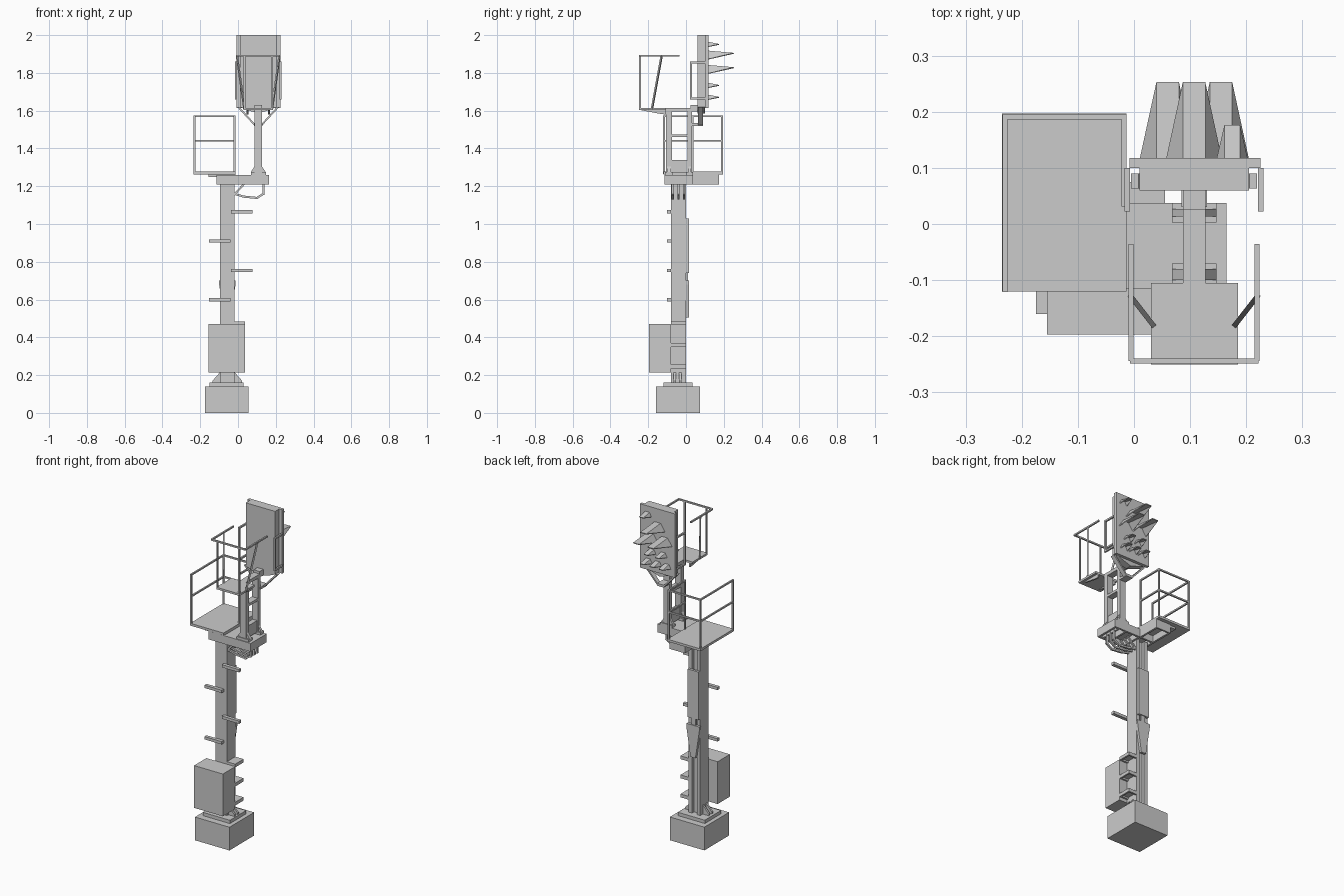
import bpy
import bmesh
from mathutils import Vector

default_cube = bpy.data.objects.get("Cube")
if default_cube:
    bpy.data.objects.remove(default_cube, do_unlink=True)


def add_object(name, bm):
    bmesh.ops.recalc_face_normals(bm, faces=bm.faces)
    mesh = bpy.data.meshes.new(name)
    bm.to_mesh(mesh)
    bm.free()
    obj = bpy.data.objects.new(name, mesh)
    bpy.context.collection.objects.link(obj)
    return obj


def box(name, x, y, z):
    """Axis-aligned block from three (low, high) ranges."""
    bm = bmesh.new()
    bmesh.ops.create_cube(bm, size=1)
    for v in bm.verts:
        v.co = [r[0] if c < 0 else r[1] for c, r in zip(v.co, (x, y, z))]
    return add_object(name, bm)


def prism(name, outline, axis, low, high):
    """Extrude a flat outline along the x, y or z axis."""
    bm = bmesh.new()

    def place(point, depth):
        co = list(point)
        co.insert("xyz".index(axis), depth)
        return bm.verts.new(co)

    face = bm.faces.new([place(p, low) for p in outline])
    shift = Vector([high - low if a == axis else 0 for a in "xyz"])
    result = bmesh.ops.extrude_face_region(bm, geom=[face], use_keep_orig=True)
    verts = [g for g in result["geom"] if isinstance(g, bmesh.types.BMVert)]
    bmesh.ops.translate(bm, verts=verts, vec=shift)
    return add_object(name, bm)


def square_bar(name, start, end, width):
    """Square bar between two points, lapping slightly over its joints."""
    start, end = Vector(start), Vector(end)
    along = end - start
    bm = bmesh.new()
    bmesh.ops.create_cube(bm, size=1)
    bmesh.ops.scale(bm, verts=bm.verts, vec=(width, width, along.length + width))
    turn = along.to_track_quat("Z", "Y").to_matrix()
    if abs(along.normalized().z) > .999:
        turn.identity()
    bmesh.ops.rotate(bm, verts=bm.verts, matrix=turn)
    bmesh.ops.translate(bm, verts=bm.verts, vec=(start + end) / 2)
    return add_object(name, bm)


def rail(name, points, width=.009):
    for a, b in zip(points, points[1:]):
        square_bar(name, a, b, width)


def hood(name, x, z, base, tip, reach, drop):
    """Open-bottomed lamp shade with a straight top and flared cheeks."""
    back, front = .115, reach
    rim = [(x - base, back, z - drop), (x - tip, back, z),
           (x + tip, back, z), (x + base, back, z - drop)]
    nose = [(x - tip, front, z - .012), (x + tip, front, z - .012)]
    bm = bmesh.new()
    a, b, c, d = [bm.verts.new(p) for p in rim]
    e, f = [bm.verts.new(p) for p in nose]
    for loop in ((a, b, e), (b, c, f, e), (c, d, f)):
        bm.faces.new(loop)
    obj = add_object(name, bm)
    shell = obj.modifiers.new("thickness", "SOLIDIFY")
    shell.thickness = .005
    shell.offset = -1


# Foundation and base plate
box("foundation", (-.175, .055), (-.16, .075), (0, .14))
box("base_plate", (-.15, .03), (-.12, .035), (.14, .16))

# Main mast: a channel open at the back
MAST_LEFT, MAST_RIGHT = -.095, -.018
box("mast_web", (MAST_LEFT, MAST_RIGHT), (-.08, -.02), (.16, 1.22))
for x in (MAST_LEFT, MAST_RIGHT - .022):
    box("mast_flange", (x, x + .022), (-.02, 0), (.16, 1.22))

# Foot gussets, two per side
for y in (-.06, -.03):
    for edge, out in ((MAST_LEFT, -.04), (MAST_RIGHT, .04)):
        prism("foot_gusset", [(edge, .16), (edge + out, .16), (edge + out, .17),
                              (edge, .215)], "y", y - .006, y + .006)

# Equipment cabinet and cable brackets
box("cabinet", (-.155, .037), (-.197, -.08), (.215, .47))
for z in (.235, .35, .465):
    box("bracket_shelf", (MAST_RIGHT, .037), (-.08, 0), (z + .01, z + .02))
    box("bracket_lip", (.027, .037), (-.08, 0), (z, z + .02))
    for y in (-.08, -.01):
        box("bracket_cheek", (MAST_RIGHT, .037), (y, y + .01), (z, z + .02))

# Alternating climbing steps
for i in range(4):
    x = -.098 + (.06 if i % 2 else -.056)
    z = .6 + .155 * i
    box("climbing_step", (x, x + .115), (-.1, -.08), (z - .009, z + .008))

# Back cover and tapered plate on the mast
box("back_cover", (-.093, -.022), (0, .015), (.74, 1.03))
prism("tapered_plate", [(-.1, .7), (-.013, .7), (-.013, .68), (-.04, .505),
                        (-.073, .505), (-.1, .68)], "y", 0, .015)
box("plate_hanger", (-.07, -.043), (0, .01), (.7, .74))

# Head frame: top plate with a deep rim, open below
box("head_plate", (-.115, .165), (-.115, .037), (1.245, 1.26))
for y in (-.115, .025):
    box("head_side", (-.115, .165), (y, y + .012), (1.21, 1.255))
for x in (-.115, MAST_RIGHT, .075, .125, .153):
    box("head_rib", (x, x + .012), (-.115, .037), (1.21, 1.255))

# Service platform with its support frame
box("platform_deck", (-.235, -.013), (-.12, .197), (1.263, 1.277))
for x in (-.115, -.025):
    box("platform_arm", (x, x + .012), (.037, .175), (1.21, 1.265))
box("platform_arm_end", (-.115, -.013), (.165, .175), (1.21, 1.265))
box("platform_bearer", (-.155, -.013), (-.1, .17), (1.25, 1.265))

# Platform railing round the outer side and the back
corners = [(-.23, -.117), (-.23, .191), (-.018, .191)]
for height in (1.57, 1.44):
    rail("platform_rail", [(x, y, height) for x, y in corners])
for x, y in corners:
    rail("platform_post", [(x, y, 1.27), (x, y, 1.57)])
rail("platform_post", [(-.018, .036, 1.27), (-.018, .036, 1.57)])
for height in (1.57, 1.44):
    rail("platform_end_rail", [(-.018, .191, height), (-.018, .036, height)])

# Upper frame: two uprights, rungs and a top beam
for low, high in ((-.105, -.075), (.008, .032)):
    box("upright", (.087, .127), (low, high), (1.26, 1.61))
    box("upright_foot", (.068, .147), (low - .005, high + .005), (1.26, 1.275))
    prism("upright_foot_gusset", [(.068, 1.275), (.147, 1.275), (.127, 1.305),
                                  (.087, 1.305)], "y", low + .005, high - .005)
box("lower_panel", (.092, .122), (-.08, .01), (1.27, 1.34))
box("frame_rung", (.087, .127), (-.08, .01), (1.46, 1.475))
box("top_beam", (.087, .127), (-.105, .06), (1.595, 1.615))
box("board_mount", (.087, .127), (.025, .065), (1.605, 1.63))

# Cable loops under the head
for y in (-.07, -.04, -.01):
    rail("cable_loop", [(-.02, y, 1.16), (.03, y, 1.145), (.1, y, 1.138),
                        (.135, y, 1.16), (.135, y, 1.215)], .011)
    rail("head_brace", [(-.02, y, 1.155), (.035, y, 1.215)], .01)

# Upper footplate with a tapered bracket
box("footplate", (.03, .185), (-.25, -.105), (1.603, 1.615))
for x in (.045, .16):
    prism("footplate_bracket", [(-.25, 1.605), (-.105, 1.605), (-.105, 1.58),
                                (-.13, 1.582)], "x", x, x + .01)

# Upper guard rail, mirrored about the upright
CENTRE = .107
rail("guard_front", [(CENTRE - .11, -.244, 1.89), (CENTRE + .11, -.244, 1.89)])
for side in (-1, 1):
    outer, inner = CENTRE + side * .112, CENTRE + side * .073
    rail("guard_side", [(outer, -.24, 1.89), (outer, -.04, 1.89)])
    rail("guard_post", [(inner, -.244, 1.61), (inner, -.244, 1.89)])
    rail("guard_stay", [(inner, -.18, 1.61), (outer, -.13, 1.885)])

    # Side handles and lower braces of the signal board
    grip = CENTRE + side * .119
    rail("board_handle", [(grip, .095, 1.855), (grip, .027, 1.855),
                          (grip, .027, 1.665), (grip, .095, 1.665)], .01)
    prism("board_brace", [(outer, 1.62), (CENTRE + side * .02, 1.52),
                          (CENTRE + side * .02, 1.533), (outer - side * .013, 1.62)],
          "y", .063, .09)
box("brace_clamp", (.085, .13), (.03, .09), (1.52, 1.535))

# Signal board
box("board_face", (-.008, .225), (.1, .118), (1.615, 2))
prism("board_body", [(.01, 2), (.205, 2), (.205, 1.62), (.17, 1.605),
                     (CENTRE, 1.585), (.045, 1.605), (.01, 1.62)], "y", .06, .1)

# Lamp hoods
for x, z in ((.107, 1.918), (.06, 1.842), (.155, 1.842)):
    hood("large_hood", x, z, .05, .02, .253, .045)
for x, z in ((.175, 1.965), (.07, 1.748), (.145, 1.748),
             (.045, 1.685), (CENTRE, 1.685), (.17, 1.685)):
    hood("small_hood", x, z, .028, .014, .176, .026)
